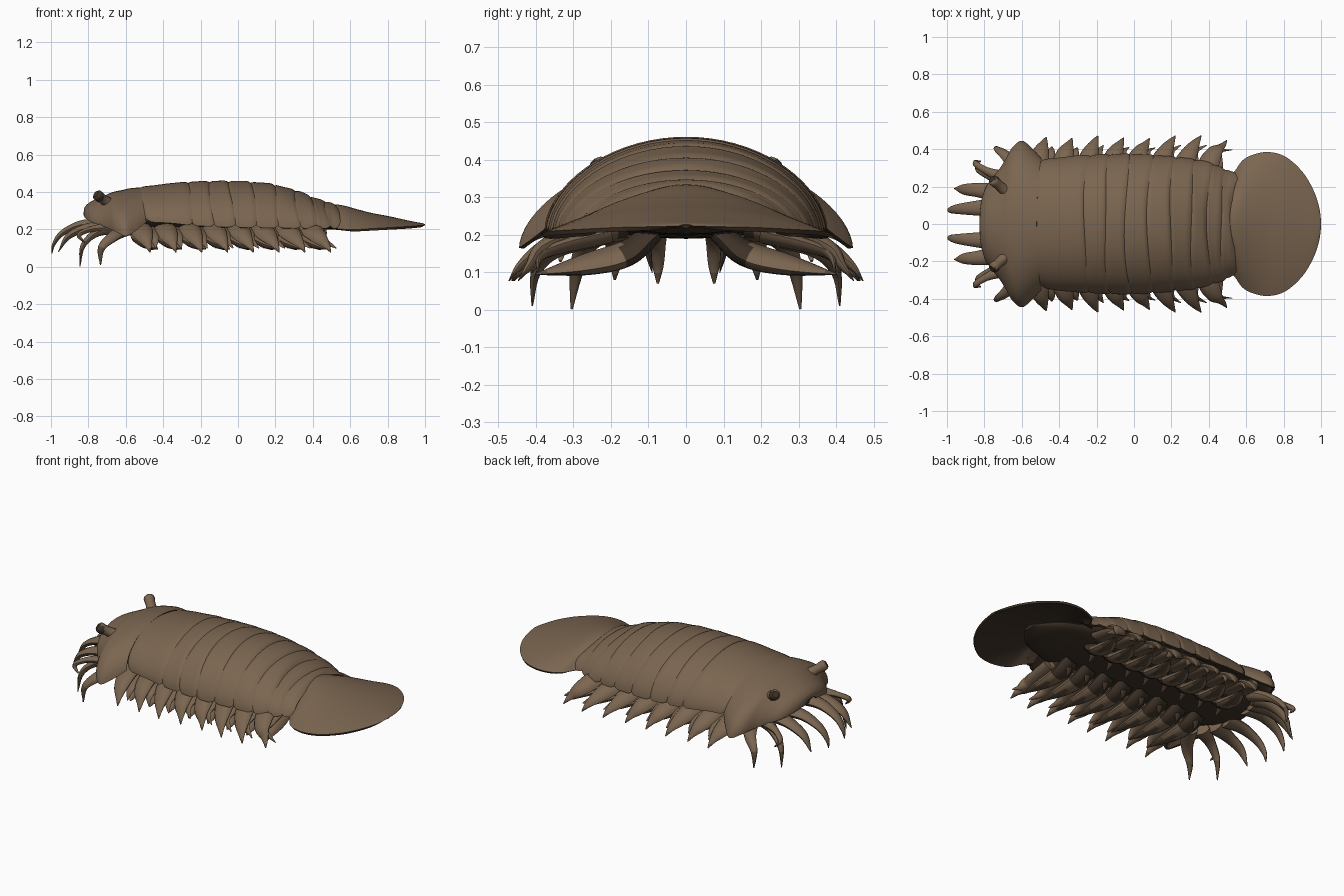
import bpy, bmesh, math, random
from mathutils import Vector

random.seed(4)
cube = bpy.data.objects.get("Cube")
if cube:
    bpy.data.objects.remove(cube)


def material(name, colour):
    mat = bpy.data.materials.new(name)
    mat.use_nodes = True
    mat.diffuse_color = colour
    bsdf = mat.node_tree.nodes["Principled BSDF"]
    bsdf.inputs["Base Color"].default_value = colour
    bsdf.inputs["Roughness"].default_value = 0.8
    return mat


palette = [material("shell brown", (0.195, 0.13, 0.08, 1)),
           material("underside umber", (0.05, 0.033, 0.021, 1)),
           material("claw brown", (0.1, 0.067, 0.042, 1))]
SHELL, UNDER, CLAW = range(3)


def spline(points, steps):
    """Smooth curve through points of any dimension."""
    pts = [Vector(p) for p in points]
    pts = [2 * pts[0] - pts[1]] + pts + [2 * pts[-1] - pts[-2]]
    out = []
    for a, b, c, d in zip(pts, pts[1:], pts[2:], pts[3:]):
        for k in range(steps):
            t = k / steps
            out.append(b + 0.5 * t * (c - a + t * (2 * a - 5 * b + 4 * c - d
                                                   + t * (3 * b - a - 3 * c + d))))
    out.append(pts[-2])
    return out


def loft(name, rings, closed=False, thickness=0, paint=None):
    """Skin a list of point rings into one object."""
    bm = bmesh.new()
    rows = [[bm.verts.new(p) for p in ring] for ring in rings]
    n = len(rows[0])
    for a, b in zip(rows, rows[1:]):
        for j in range(n if closed else n - 1):
            k = (j + 1) % n
            bm.faces.new((a[j], b[j], b[k], a[k]))
    if closed:
        bm.faces.new(rows[0])
        bm.faces.new(rows[-1])
        bmesh.ops.recalc_face_normals(bm, faces=bm.faces)
    if paint:
        for face in bm.faces:
            face.material_index = paint(face.calc_center_median())
    mesh = bpy.data.meshes.new(name)
    bm.to_mesh(mesh)
    bm.free()
    for mat in palette:
        mesh.materials.append(mat)
    obj = bpy.data.objects.new(name, mesh)
    bpy.context.collection.objects.link(obj)
    bpy.ops.object.select_all(action='DESELECT')
    obj.select_set(True)
    bpy.context.view_layer.objects.active = obj
    if thickness:
        solid = obj.modifiers.new("thickness", 'SOLIDIFY')
        solid.thickness = thickness
        solid.offset = -1
        solid.material_offset = solid.material_offset_rim = UNDER
        bpy.ops.object.modifier_apply(modifier=solid.name)
    bpy.ops.object.shade_smooth_by_angle(angle=math.radians(40))


def arch(x, w, top, low, power=1.15, bow=0.0, wave=0.0, n=36):
    """Arched cross-section from one flank over the back to the other."""
    ring = []
    for j in range(n + 1):
        t = math.pi * (j / n - 0.5)
        c = max(math.cos(t), 0)
        ring.append((x - bow * c + wave * math.sin(3 * t + 40 * x),
                     w * math.sin(t), low + (top - low) * c ** power))
    return ring


def limb_paint(c):
    """Dark where limbs join the belly, darker claws at the tips."""
    if abs(c.y) < 0.17 and c.x > -0.6:
        return UNDER
    return CLAW if c.z < 0.1 else SHELL


def limb(name, points, side, flat=0.45, n=10, paint=limb_paint):
    """Tapered curved limb; each point is x, y, z, radius."""
    path = spline(points, 5)
    rings = []
    for i, p in enumerate(path):
        q, r = path[max(i - 1, 0)], path[min(i + 1, len(path) - 1)]
        tangent = (r.to_3d() - q.to_3d()).normalized()
        axis = Vector(side)
        axis = (axis - tangent * axis.dot(tangent)).normalized()
        up = tangent.cross(axis)
        rings.append([p.to_3d() + p[3] * (axis * math.cos(a) + up * flat * math.sin(a))
                      for a in (math.tau * k / n for k in range(n))])
    loft(name, rings, closed=True, paint=paint)


def pair(name, points, side, flat=0.45, paint=limb_paint):
    for word, s in (("left", 1), ("right", -1)):
        limb(f"{word}_{name}", [(x, y * s, z, r) for x, y, z, r in points],
             (side[0], side[1] * s, side[2]), flat, paint=paint)


# Head shield with pointed cheeks: x, half width, top, lower edge
head = [(-0.825, 0.05, 0.295, 0.275), (-0.815, 0.13, 0.32, 0.26), (-0.785, 0.21, 0.345, 0.24),
        (-0.73, 0.28, 0.37, 0.22), (-0.69, 0.34, 0.385, 0.205), (-0.65, 0.41, 0.4, 0.185),
        (-0.6, 0.445, 0.41, 0.165), (-0.55, 0.41, 0.42, 0.19), (-0.49, 0.345, 0.425, 0.24)]
loft("head_shield", [arch(*p, bow=0.03 * i / 40) for i, p in enumerate(spline(head, 5))],
     thickness=0.014)

# Overlapping back plates sampled along the trunk outline
trunk = spline([(-0.52, 0.345, 0.43, 0.24), (-0.38, 0.36, 0.443, 0.235),
                (-0.23, 0.372, 0.457, 0.22), (0, 0.378, 0.462, 0.21),
                (0.2, 0.363, 0.447, 0.208), (0.35, 0.345, 0.408, 0.205),
                (0.45, 0.315, 0.37, 0.205), (0.56, 0.265, 0.332, 0.205)], 12)


def outline(x):
    for a, b in zip(trunk, trunk[1:]):
        if x <= b[0]:
            return a.lerp(b, (x - a[0]) / (b[0] - a[0]))
    return trunk[-1]


seams = [-0.49, -0.24, -0.13, -0.02, 0.1, 0.22, 0.33, 0.42, 0.49, 0.55]
for i, (x0, x1) in enumerate(zip(seams, seams[1:])):
    rings = []
    for k in range(17):
        s = k / 16
        x = x0 - 0.008 + (x1 - x0 + 0.016) * s
        _, w, top, low = outline(x)
        edge = min(x - x0, x1 - x) + 0.008
        tuck = 0.013 * max(0, 1 - edge / 0.03) ** 2 + 0.004 * (1 - s)
        lift = 0.02 * max(0, 1 - edge / 0.04) ** 2
        rings.append(arch(x, w - tuck, top - tuck, low + lift, bow=0.03, wave=0.006))
    loft(f"back_plate_{i + 1}", rings, thickness=0.016)

# Broad rounded tail fan
tail = [(0.5, 0.25, 0.335, 0.21), (0.54, 0.285, 0.332, 0.203), (0.58, 0.34, 0.324, 0.2),
        (0.64, 0.372, 0.307, 0.2), (0.72, 0.385, 0.287, 0.205), (0.81, 0.36, 0.27, 0.21),
        (0.9, 0.28, 0.25, 0.215), (0.96, 0.18, 0.238, 0.22), (0.99, 0.09, 0.232, 0.222),
        (1, 0.02, 0.228, 0.224)]
loft("tail_fan", [arch(*p, power=2) for p in spline(tail, 4)], thickness=0.012)

# Soft belly under the plates
limb("belly", [(-0.78, 0, 0.255, 0.1), (-0.6, 0, 0.245, 0.25), (-0.2, 0, 0.25, 0.3),
               (0.3, 0, 0.25, 0.27), (0.52, 0, 0.24, 0.2), (0.64, 0, 0.235, 0.15),
               (0.74, 0, 0.235, 0.04)],
     (0, 1, 0), flat=0.2, n=20, paint=lambda c: UNDER)

# Eye stalks leaning forward and outward, with dark ends
pair("eye_stalk", [(-0.685, 0.175, 0.335, 0.033), (-0.72, 0.205, 0.36, 0.027),
                   (-0.75, 0.232, 0.382, 0.03), (-0.76, 0.24, 0.39, 0.018)],
     (0, 1, 0), flat=1, paint=lambda c: UNDER if c.y ** 2 > 0.236 ** 2 else SHELL)

# Curved feelers and grasping limbs beneath the head
pair("front_feeler", [(-0.72, 0.09, 0.23, 0.055), (-0.84, 0.085, 0.225, 0.04),
                      (-0.94, 0.08, 0.18, 0.027), (-0.985, 0.075, 0.12, 0.016),
                      (-0.995, 0.075, 0.07, 0.003)], (0, 1, 0), 0.6)
pair("second_feeler", [(-0.7, 0.16, 0.22, 0.055), (-0.82, 0.18, 0.205, 0.04),
                       (-0.91, 0.185, 0.16, 0.028), (-0.96, 0.19, 0.08, 0.003)],
     (0, 1, 0), 0.6)
pair("grasping_limb", [(-0.66, 0.22, 0.21, 0.05), (-0.76, 0.26, 0.18, 0.032),
                       (-0.83, 0.29, 0.11, 0.02), (-0.845, 0.305, 0.002, 0.003)],
     (0, 1, 0), 0.7)
pair("curled_limb", [(-0.7, 0.25, 0.21, 0.035), (-0.79, 0.285, 0.2, 0.02),
                     (-0.85, 0.325, 0.17, 0.016), (-0.82, 0.335, 0.13, 0.004)],
     (0, 1, 0), 0.8)
pair("cheek_limb", [(-0.6, 0.25, 0.2, 0.05), (-0.67, 0.35, 0.16, 0.034),
                    (-0.73, 0.4, 0.1, 0.02), (-0.735, 0.41, 0.01, 0.003)],
     (1, 0, 0), 0.7)

# Walking legs, spurs and gill blades, sweeping further back toward the tail
for i in range(8):
    x = -0.53 + 0.128 * i
    reach = 0.475 + random.uniform(-0.02, 0.02) - 0.02 * max(i - 5, 0)
    lean = 0.06 + 0.01 * i
    pair(f"leg_{i + 1}", [(x, 0.16, 0.215, 0.055), (x + lean * 0.2, 0.3, 0.195, 0.06),
                          (x + lean * 0.5, 0.385, 0.158, 0.046),
                          (x + lean * 0.8, reach - 0.03, 0.118, 0.022),
                          (x + lean, reach, 0.078, 0.003)], (1, 0, 0.2), 0.5)
    pair(f"leg_spur_{i + 1}", [(x + 0.06, 0.2, 0.2, 0.045), (x + 0.07, 0.32, 0.172, 0.04),
                               (x + 0.085, 0.385, 0.145, 0.023),
                               (x + lean + 0.03, reach - 0.05, 0.1, 0.003)], (1, 0, 0.2))
    pair(f"gill_blade_{i + 1}", [(x, 0.09, 0.205, 0.055), (x + 0.02, 0.16, 0.15, 0.065),
                                 (x + 0.05, 0.27, 0.12, 0.052),
                                 (x + 0.1, 0.4, 0.095, 0.004)], (1, 0, -0.3), 0.5)
    pair(f"inner_spike_{i + 1}", [(x, 0.11, 0.21, 0.03), (x + 0.01, 0.1, 0.15, 0.02),
                                  (x + 0.03, 0.09, 0.1, 0.003)], (1, 0, 0))
